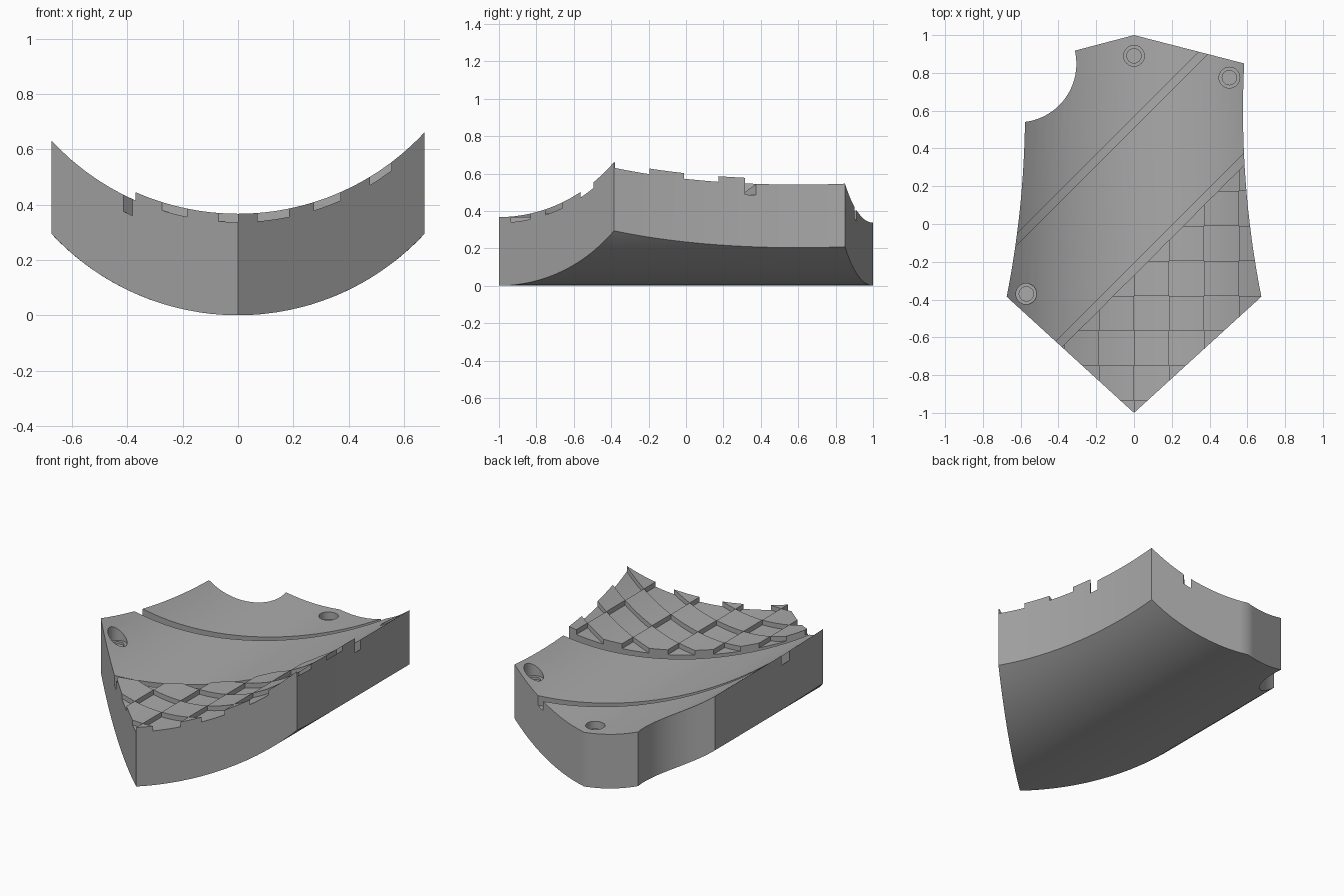
import bpy, bmesh, math
from mathutils import Vector

RADIUS = 0.92                       # curvature of the plate across its width
FLOOR, TOP, RAISED = 0.277, 0.337, 0.367
LEVELS = (0, FLOOR, TOP, RAISED)
CELL = 0.185                        # checker tile size
ROW_START = -0.935
GROOVES = ((0.51, 0.567), (-0.27, -0.208))   # diagonal bands of y - x
HOLES = ((0, 0.89), (0.505, 0.775), (-0.57, -0.37))

cube = bpy.data.objects.get("Cube")
if cube:
    bpy.data.objects.remove(cube, do_unlink=True)


def arc(x):
    return RADIUS - math.sqrt(RADIUS ** 2 - x ** 2)


def side_x(y):
    return 0.577 + 0.1 * (y - 0.6) ** 2


def outline():
    """Counter-clockwise plan of the plate."""
    n = 16
    low, high, cut = -0.385, 0.85, 0.54
    pts = [(0, -1)]
    pts += [(side_x(y), y) for y in (low + (high - low) * i / n for i in range(n + 1))]
    pts += [(0, 1)]
    # round scallop in the back right corner
    cx, cy, r = -0.615, 0.848, 0.31
    a0, a1 = math.radians(13), math.radians(-83)
    for i in range(25):
        a = a0 + (a1 - a0) * i / 24
        pts.append((cx + r * math.cos(a), cy + r * math.sin(a)))
    pts += [(-side_x(y), y) for y in (cut + (low - cut) * i / n for i in range(1, n + 1))]
    return pts


def slice_plan(bm, faces, point, normal):
    edges = {e for f in faces for e in f.edges}
    verts = {v for f in faces for v in f.verts}
    bmesh.ops.bisect_plane(bm, geom=list(faces) + list(edges) + list(verts),
                           dist=1e-5, plane_co=point, plane_no=normal)


def diagonal(f):
    c = f.calc_center_median()
    return c.y - c.x


def height(f):
    """Height of the top surface over a plan face."""
    d = diagonal(f)
    if any(a < d < b for a, b in GROOVES):
        return FLOOR
    if d < GROOVES[1][0]:
        c = f.calc_center_median()
        col = math.floor(c.x / CELL)
        row = math.floor((c.y - ROW_START) / CELL) + 1
        return RAISED if (col + row) % 2 == 0 else TOP
    return TOP


# Flat plan, cut along grooves, bending strips and tile rows
plan = bmesh.new()
plan.faces.new([plan.verts.new((x, y, 0)) for x, y in outline()])
for band in GROOVES:
    for d in band:
        slice_plan(plan, plan.faces[:], (0, d, 0), (-1, 1, 0))
step = CELL / 4
for i in range(-14, 15):
    slice_plan(plan, plan.faces[:], (i * step, 0, 0), (1, 0, 0))
for k in range(7):
    tiles = [f for f in plan.faces if diagonal(f) < GROOVES[1][0]]
    slice_plan(plan, tiles, (0, ROW_START + k * CELL, 0), (0, 1, 0))
plan.normal_update()
for f in plan.faces:
    if f.normal.z < 0:
        f.normal_flip()

# Raise the plan into the curved solid with grooves and checker tiles
body = bmesh.new()
cache = {}


def lifted(v, h):
    key = (v, h)
    if key not in cache:
        cache[key] = body.verts.new((v.co.x, v.co.y, arc(v.co.x) + h))
    return cache[key]


tops = {f: height(f) for f in plan.faces}
for f, h in tops.items():
    body.faces.new([lifted(v, h) for v in f.verts])
    body.faces.new([lifted(v, 0) for v in reversed(f.verts)])
    for loop in f.loops:
        a, b = loop.vert, loop.link_loop_next.vert
        others = [tops[g] for g in loop.edge.link_faces if g is not f]
        base = others[0] if others else 0
        for lo, hi in zip(LEVELS, LEVELS[1:]):
            if base <= lo and hi <= h:
                body.faces.new([lifted(a, lo), lifted(b, lo), lifted(b, hi), lifted(a, hi)])

mesh = bpy.data.meshes.new("armor_plate")
body.to_mesh(mesh)
body.free()
plan.free()
plate = bpy.data.objects.new("armor_plate", mesh)
bpy.context.collection.objects.link(plate)

grey = bpy.data.materials.new("plain_grey")
grey.use_nodes = True
colour = (0.4, 0.4, 0.4, 1)
grey.diffuse_color = colour
grey.node_tree.nodes["Principled BSDF"].inputs["Base Color"].default_value = colour
mesh.materials.append(grey)


def bore(name, radius, depth):
    """Cut a blind hole of one size at every rivet position."""
    bm = bmesh.new()
    for x, y in HOLES:
        bottom = arc(x) + TOP - depth
        ring = [bm.verts.new((x + radius * math.cos(t), y + radius * math.sin(t), bottom))
                for t in (math.tau * i / 32 for i in range(32))]
        disc = bm.faces.new(ring)
        top = bmesh.ops.extrude_face_region(bm, geom=[disc], use_keep_orig=True)
        bmesh.ops.translate(bm, vec=Vector((0, 0, 0.4)),
                            verts=[g for g in top["geom"] if isinstance(g, bmesh.types.BMVert)])
    bmesh.ops.recalc_face_normals(bm, faces=bm.faces)
    cutter_mesh = bpy.data.meshes.new(name)
    bm.to_mesh(cutter_mesh)
    bm.free()
    cutter_mesh.materials.append(grey)
    cutter = bpy.data.objects.new(name, cutter_mesh)
    cutter.hide_render = True
    bpy.context.collection.objects.link(cutter)
    mod = plate.modifiers.new(name, "BOOLEAN")
    mod.operation = "DIFFERENCE"
    mod.solver = "EXACT"
    mod.object = cutter
    bpy.ops.object.modifier_apply(modifier=name)
    bpy.data.objects.remove(cutter, do_unlink=True)


# Stepped rivet holes
bpy.context.view_layer.objects.active = plate
plate.select_set(True)
bore("rivet_recess", 0.055, 0.045)
bore("rivet_bore", 0.038, 0.06)
bpy.ops.object.shade_smooth_by_angle(angle=math.radians(30))
